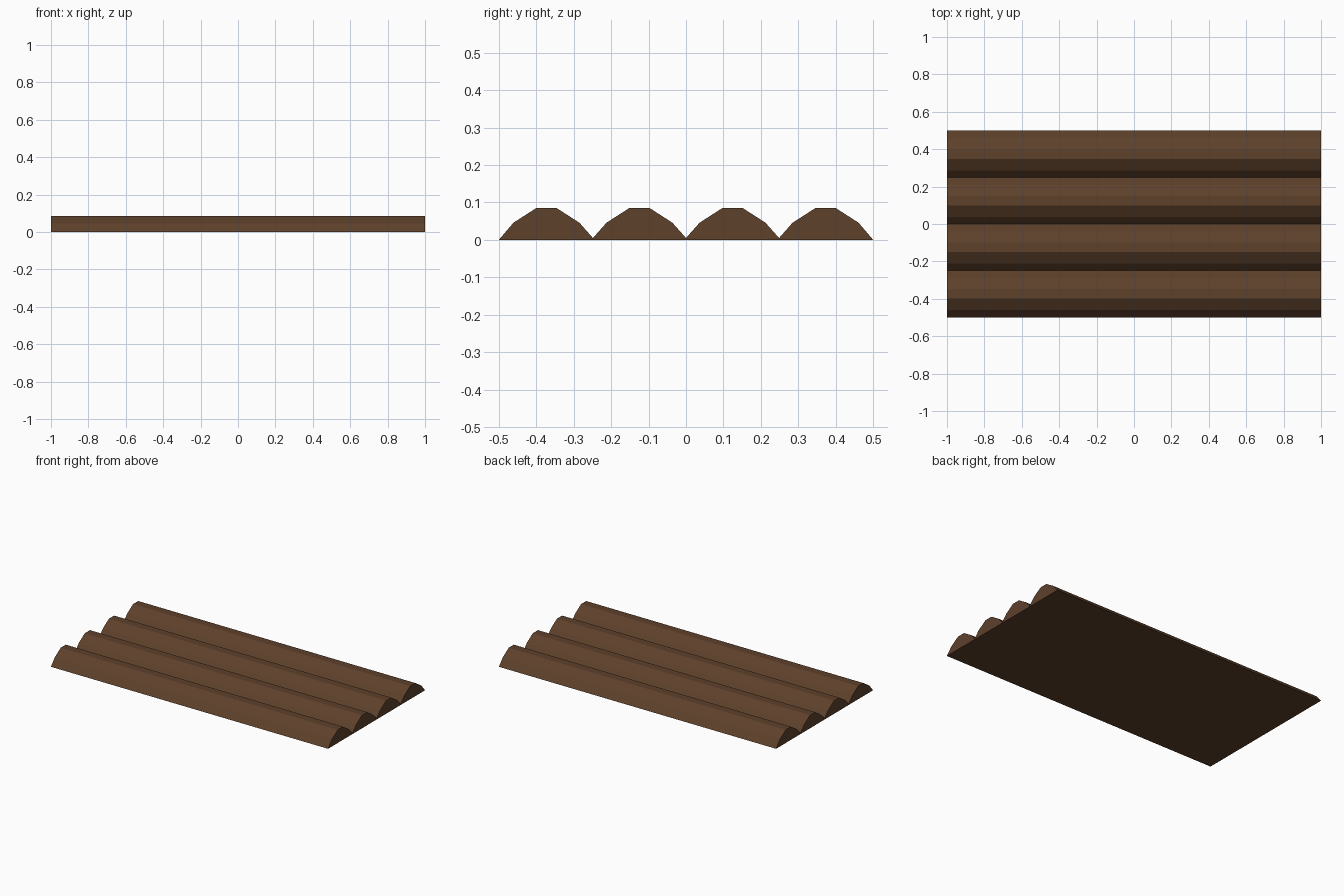
import bpy, bmesh

if "Cube" in bpy.data.objects:
    bpy.data.objects.remove(bpy.data.objects["Cube"])

# Cross-section (y, z): a row of four faceted half-log humps on a flat base
pitch = 0.2485
hump = [(-0.088, 0.046), (-0.0265, 0.0855), (0.0265, 0.0855), (0.088, 0.046)]
profile = [(-0.5, 0.0)]
for i in range(4):
    centre = (i - 1.5) * pitch
    profile += [(centre + y, z) for y, z in hump]
    if i < 3:
        profile.append((centre + pitch / 2, 0.005))
profile.append((0.5, 0.0))

# Extrude the section along x
bm = bmesh.new()
end = bm.faces.new([bm.verts.new((-1, y, z)) for y, z in profile])
result = bmesh.ops.extrude_face_region(bm, geom=[end], use_keep_orig=True)
moved = [v for v in result["geom"] if isinstance(v, bmesh.types.BMVert)]
bmesh.ops.translate(bm, verts=moved, vec=(2, 0, 0))
bmesh.ops.recalc_face_normals(bm, faces=bm.faces)

mesh = bpy.data.meshes.new("log_panel")
bm.to_mesh(mesh)
bm.free()
panel = bpy.data.objects.new("log_panel", mesh)
bpy.context.collection.objects.link(panel)

# Dark brown wood
wood = bpy.data.materials.new("wood")
wood.diffuse_color = (0.11, 0.052, 0.024, 1)
wood.use_nodes = True
wood.node_tree.nodes["Principled BSDF"].inputs["Base Color"].default_value = wood.diffuse_color
mesh.materials.append(wood)
